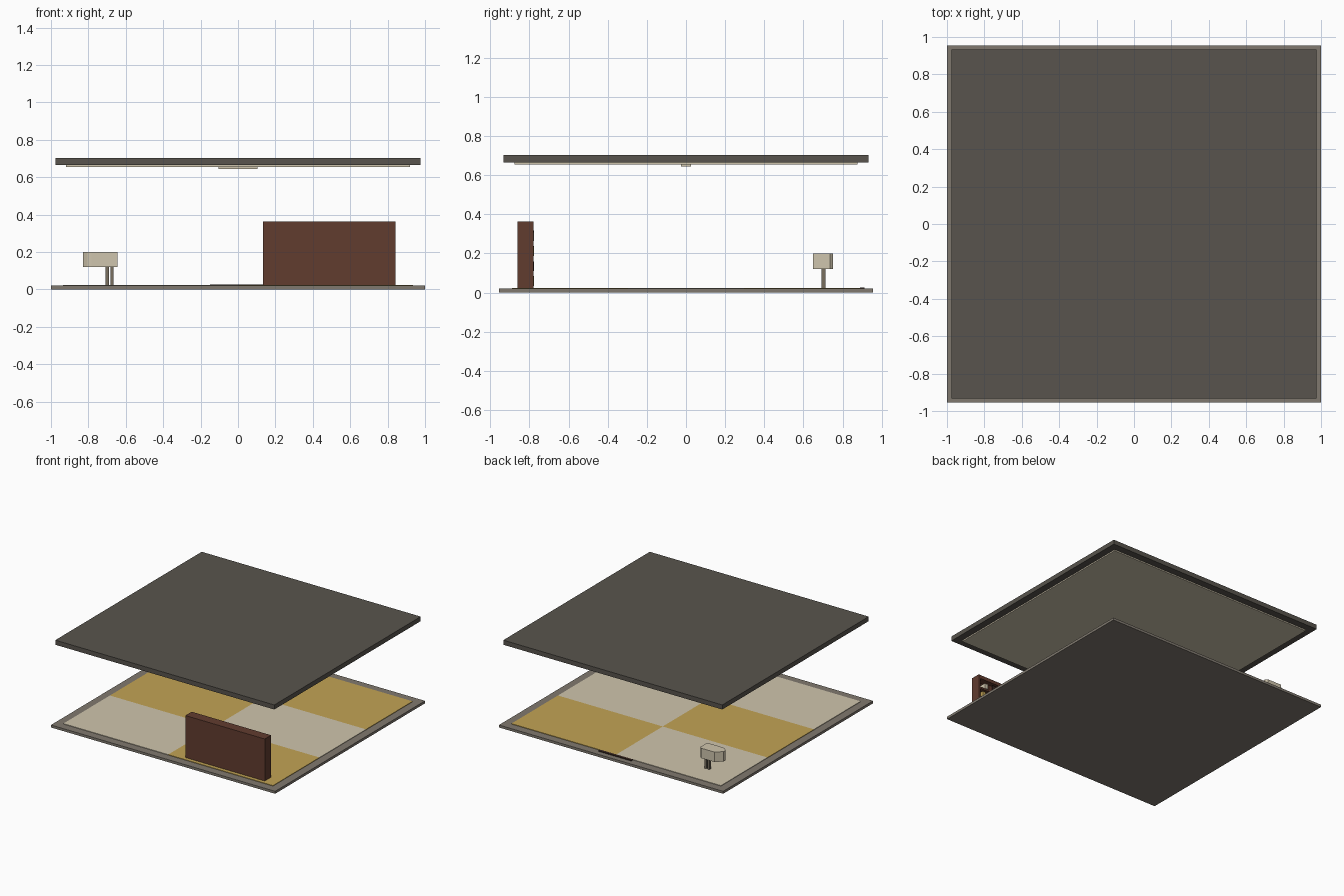
import bpy, bmesh, random

if "Cube" in bpy.data.objects:
    bpy.data.objects.remove(bpy.data.objects["Cube"])

random.seed(4)


def mat(name, r, g, b):
    m = bpy.data.materials.new(name)
    lin = [((c / 255 + 0.055) / 1.055) ** 2.4 for c in (r, g, b)]
    m.diffuse_color = (*lin, 1)
    m.use_nodes = True
    m.node_tree.nodes["Principled BSDF"].inputs["Base Color"].default_value = m.diffuse_color
    return m


STONE = mat("grey stone", 128, 121, 111)
SLATE = mat("dark slate", 88, 84, 77)
CREAM = mat("cream", 207, 197, 173)
GOLD = mat("ochre", 194, 163, 84)
WOOD = mat("red brown wood", 97, 60, 47)
DARK = mat("dark brown", 55, 38, 32)
POST = mat("grey brown", 120, 110, 95)


def finish(name, bm, m):
    me = bpy.data.meshes.new(name)
    bmesh.ops.recalc_face_normals(bm, faces=bm.faces)
    bm.to_mesh(me)
    bm.free()
    me.materials.append(m)
    ob = bpy.data.objects.new(name, me)
    bpy.context.collection.objects.link(ob)
    return ob


def box(name, x, y, z, m):
    """Box from (min, max) ranges on each axis."""
    bm = bmesh.new()
    bmesh.ops.create_cube(bm, size=1)
    for v in bm.verts:
        v.co = [r[0] if c < 0 else r[1] for c, r in zip(v.co, (x, y, z))]
    return finish(name, bm, m)


def prism(name, plan, z0, z1, m):
    bm = bmesh.new()
    f = bm.faces.new([bm.verts.new((x, y, z0)) for x, y in plan])
    top = bmesh.ops.extrude_face_region(bm, geom=[f])["geom"]
    for v in top:
        if isinstance(v, bmesh.types.BMVert):
            v.co.z = z1
    return finish(name, bm, m)


# Floor slab with a two by three chequer of thin carpets
box("floor_slab", (-1, 1), (-.955, .955), (0, .02), STONE)
rows = (-.89, -.297, .297, .89)
for r in range(3):
    for c, xr in enumerate(((-.935, 0), (0, .935))):
        box(f"carpet_{r}_{c}", xr, rows[r:r + 2], (.02, .024),
            GOLD if (r + c) % 2 else CREAM)

# Dark sill at the back edge
box("door_sill", (-.15, .14), (.89, .912), (.02, .026), DARK)

# Ceiling slab, panel and lamp
box("ceiling_slab", (-.977, .977), (-.933, .933), (.665, .702), SLATE)
box("ceiling_panel", (-.92, .92), (-.875, .875), (.655, .665), CREAM)
box("ceiling_lamp", (-.105, .105), (-.025, .025), (.643, .655), CREAM)

# Bookcase opening to +y
X0, X1, Y0, Y1 = .133, .841, -.86, -.78
box("bookcase_back", (X0, X1), (Y0, Y0 + .02), (.02, .363), WOOD)
for i, x in enumerate((X0, X1 - .018)):
    box(f"bookcase_side_{i}", (x, x + .018), (Y0, Y1), (.02, .363), WOOD)
box("bookcase_top", (X0, X1), (Y0, Y1), (.335, .363), WOOD)
for k in range(4):
    z = .03 + .077 * k
    box(f"bookcase_shelf_{k}", (X0, X1), (Y0, Y1), (z - .01, z + .003), WOOD)
    # row of books
    x = X0 + .022
    while x < X1 - .05:
        w = random.uniform(.018, .032)
        h = random.uniform(.04, .055)
        box("book", (x, x + w), (Y0 + .02, random.choice((-.782, -.776))),
            (z + .003, z + h), random.choice((CREAM, GOLD, DARK, WOOD)))
        x += w + random.choice((.002, .002, .012))

# Cream cabinet with cut corners on two posts
prism("cabinet", [(-.645, .65), (-.645, .735), (-.66, .752), (-.783, .752),
                  (-.83, .705), (-.83, .68), (-.805, .655), (-.783, .65)],
      .12, .2, CREAM)
for i, x in enumerate((-.708, -.682)):
    box(f"cabinet_post_{i}", (x, x + .017), (.692, .713), (.02, .12), POST)
